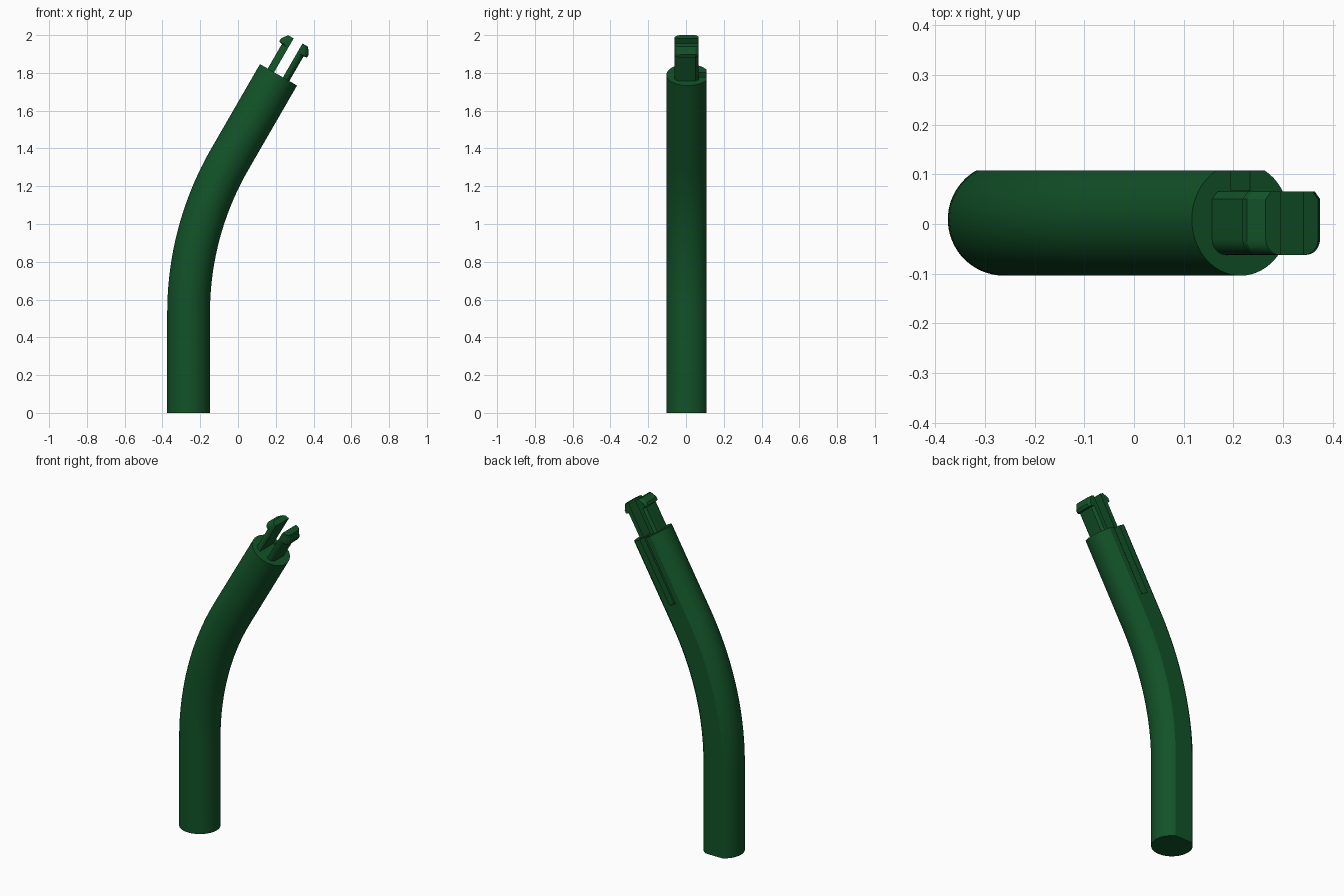
import bpy, bmesh, math
from mathutils import Vector

cube = bpy.data.objects.get("Cube")
if cube:
    bpy.data.objects.remove(cube)

green = bpy.data.materials.new("dark_green")
green.use_nodes = True
colour = (0.006, 0.085, 0.021, 1)
green.diffuse_color = colour
green.node_tree.nodes["Principled BSDF"].inputs["Base Color"].default_value = colour

RADIUS, FLAT_Y, AXIS_Y = 0.1133, 0.1073, 0.0093
TILT = math.radians(30)
START_X, BEND_Z, BEND_R, STRAIGHT = -0.2615, 0.53, 1.625, 0.5165


def place(centre, tilt, u, y):
    """Point at offset u across the stem, in the plane of a tilted section."""
    return Vector((centre[0] + u * math.cos(tilt), y, centre[1] - u * math.sin(tilt)))


def along(centre, t):
    return (centre[0] + t * math.sin(TILT), centre[1] + t * math.cos(TILT))


def loft(name, rings):
    """Skin a list of matching closed rings and cap both ends."""
    bm = bmesh.new()
    loops = [[bm.verts.new(p) for p in ring] for ring in rings]
    n = len(loops[0])
    for a, b in zip(loops, loops[1:]):
        for i in range(n):
            j = (i + 1) % n
            bm.faces.new((a[i], a[j], b[j], b[i]))
    bm.faces.new(loops[0])
    bm.faces.new(loops[-1])
    bmesh.ops.recalc_face_normals(bm, faces=bm.faces)
    mesh = bpy.data.meshes.new(name)
    bm.to_mesh(mesh)
    bm.free()
    mesh.materials.append(green)
    obj = bpy.data.objects.new(name, mesh)
    bpy.context.collection.objects.link(obj)
    return obj


def smooth(obj):
    bpy.ops.object.select_all(action='DESELECT')
    obj.select_set(True)
    bpy.context.view_layer.objects.active = obj
    bpy.ops.object.shade_smooth_by_angle(angle=math.radians(25))


# Stem path: upright, bend, then slanted straight part
path = [((START_X, 0), 0)]
STEPS = 24
for i in range(STEPS + 1):
    a = TILT * i / STEPS
    path.append(((START_X + BEND_R * (1 - math.cos(a)), BEND_Z + BEND_R * math.sin(a)), a))
tip = along(path[-1][0], STRAIGHT)
path.append((tip, TILT))

# Stem section: round with a flat back
half_gap = math.acos((FLAT_Y - AXIS_Y) / RADIUS)
SIDES = 48
section = []
for i in range(SIDES + 1):
    a = math.pi / 2 + half_gap + (2 * math.pi - 2 * half_gap) * i / SIDES
    section.append((RADIUS * math.cos(a), AXIS_Y + RADIUS * math.sin(a)))
stem = loft("stem", [[place(c, a, u, y) for u, y in section] for c, a in path])

# Groove in the flat back, open at the upper end
W = 0.0225
groove_box = [(-W, 0.067), (W, 0.067), (W, 0.15), (-W, 0.15)]
cutter = loft("groove_cutter", [[place(along(tip, t), TILT, u, y) for u, y in groove_box]
                                for t in (-0.4, 0.05)])
cutter.hide_render = True
cutter.hide_viewport = True
groove = stem.modifiers.new("groove", 'BOOLEAN')
groove.operation = 'DIFFERENCE'
groove.solver = 'EXACT'
groove.object = cutter
smooth(stem)

# Two clip prongs with hooked ends: (distance along axis, outer offset)
INNER, FRONT, BACK, ROUND, CHAMFER = 0.027, -0.062, 0.065, 0.032, 0.015
levels = [(-0.02, 0.066), (0.15, 0.066), (0.155, 0.085), (0.173, 0.085), (0.207, 0.061)]


def prong_ring(t, outer, side):
    pts = [(INNER, BACK), (INNER, FRONT)]
    for i in range(9):
        a = math.pi / 2 * i / 8
        pts.append((outer - ROUND * (1 - math.sin(a)), FRONT + ROUND * (1 - math.cos(a))))
    pts += [(outer, BACK - CHAMFER), (outer - CHAMFER * 0.8, BACK)]
    return [place(along(tip, t), TILT, side * u, y) for u, y in pts]


for name, side in (("upper_prong", -1), ("lower_prong", 1)):
    smooth(loft(name, [prong_ring(t, outer, side) for t, outer in levels]))
